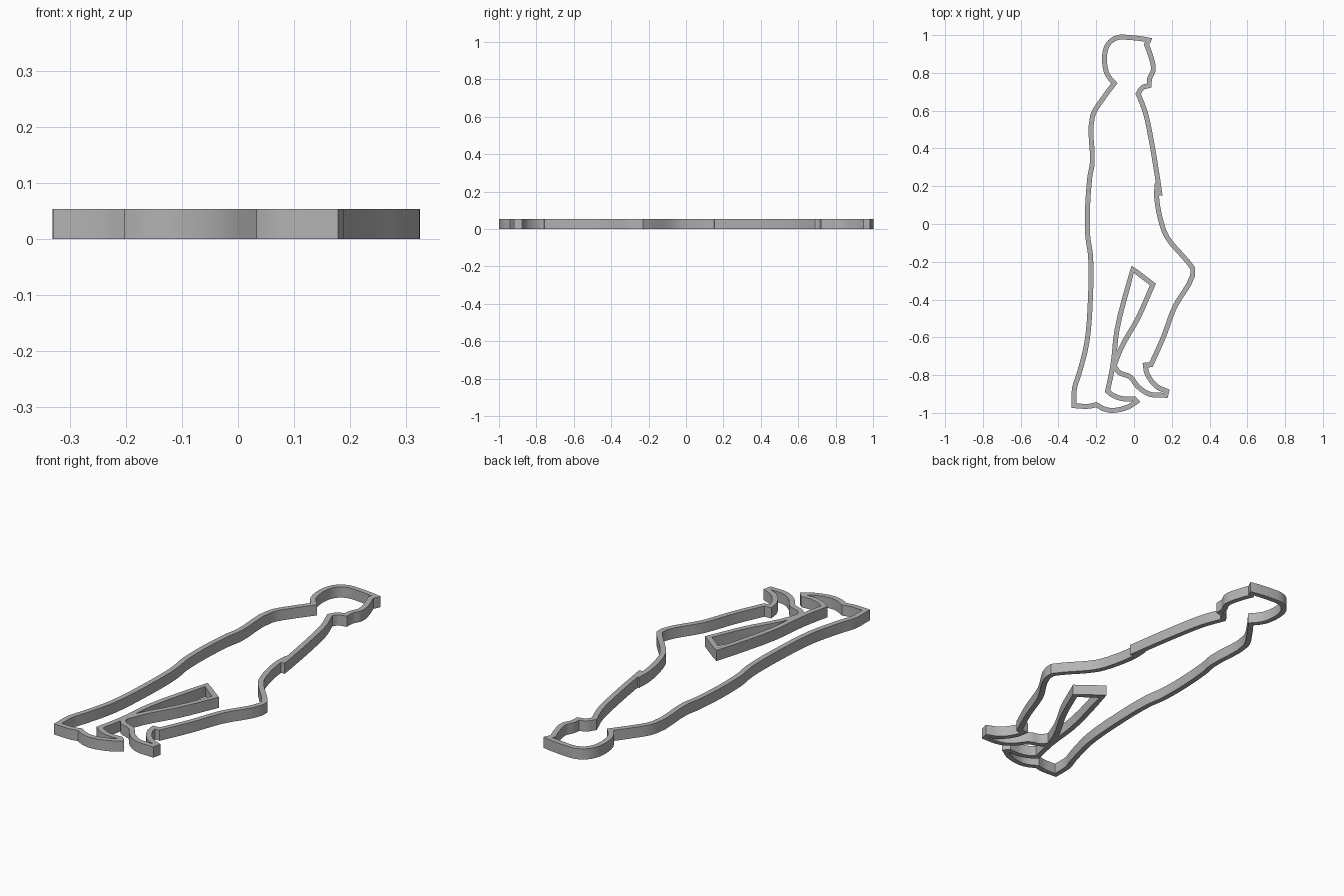
import bpy
import bmesh
from math import radians
from mathutils import Vector
from mathutils.geometry import interpolate_bezier

cube = bpy.data.objects.get("Cube")
if cube:
    bpy.data.objects.remove(cube)

HEIGHT = 0.053
HALF_WIDTH = 0.013
CORNER = radians(38)

# Centre line of the wall, part by part, running round the figure
front_thigh = [(.122, .215), (.12, .14), (.147, 0), (.175, -.07), (.285, -.2),
               (.311, -.235), (.309, -.275)]
front_shin = [(.215, -.44), (.155, -.6), (.09, -.745), (.06, -.747)]
front_foot = [(.068, -.79), (.12, -.86), (.173, -.885), (.168, -.907),
              (.08, -.9), (.02, -.86), (-.02, -.81), (-.08, -.785), (-.105, -.75)]
between_legs = [(-.065, -.65), (.02, -.5), (.1, -.32), (-.007, -.238),
                (-.09, -.56), (-.112, -.75), (-.14, -.885)]
rear_foot = [(-.115, -.905), (-.06, -.925), (0, -.925), (.015, -.94), (-.035, -.97),
             (-.115, -.987), (-.155, -.98), (-.2, -.957), (-.24, -.965), (-.317, -.962)]
rear_leg = [(-.315, -.87), (-.29, -.79), (-.25, -.63), (-.231, -.4), (-.23, -.17), (-.245, -.06)]
back = [(-.235, .24), (-.221, .32), (-.22, .57), (-.16, .67), (-.104, .745)]
head = [(-.13, .775), (-.148, .81), (-.155, .9), (-.135, .955), (-.09, .986), (-.02, .987),
        (.08, .975)]
face = [(.066, .95), (.085, .9), (.102, .815), (.083, .77), (.08, .733), (.045, .722), (.022, .69)]
chest_and_arm = [(.06, .59), (.092, .44), (.125, .24), (.138, .15)]


def smooth_path(points):
    """Curve through the points, keeping sharp corners."""
    p = [Vector((x, y, 0)) for x, y in points]
    d = [(b - a).normalized() for a, b in zip(p, p[1:])]

    def tangent(i, own):
        if 0 < i < len(d) and d[i - 1].angle(d[i]) < CORNER:
            return (d[i - 1] + d[i]).normalized()
        return own

    path = []
    for i, own in enumerate(d):
        a, b = p[i], p[i + 1]
        reach = (b - a).length / 3
        path += interpolate_bezier(a, a + tangent(i, own) * reach,
                                   b - tangent(i + 1, own) * reach, b, 5)[:-1]
    return path + [p[-1]]


def wall(name, points, material):
    """Thin upright band of constant width along a path, with mitred corners."""
    path = smooth_path(points)
    d = [(b - a).normalized() for a, b in zip(path, path[1:])]
    bm = bmesh.new()
    rings = []
    for i, p in enumerate(path):
        before, after = d[max(i - 1, 0)], d[min(i, len(d) - 1)]
        n0 = Vector((-before.y, before.x, 0))
        n1 = Vector((-after.y, after.x, 0))
        mitre = (n0 + n1).normalized()
        mitre *= HALF_WIDTH / max(mitre.dot(n0), 0.7)
        up = Vector((0, 0, HEIGHT))
        rings.append([bm.verts.new(v) for v in (p - mitre, p + mitre, p + mitre + up, p - mitre + up)])
    for a, b in zip(rings, rings[1:]):
        for k in range(4):
            j = (k + 1) % 4
            bm.faces.new((a[k], a[j], b[j], b[k]))
    bm.faces.new(rings[0])
    bm.faces.new(rings[-1])
    bmesh.ops.recalc_face_normals(bm, faces=bm.faces)
    mesh = bpy.data.meshes.new(name)
    bm.to_mesh(mesh)
    bm.free()
    mesh.materials.append(material)
    obj = bpy.data.objects.new(name, mesh)
    bpy.context.collection.objects.link(obj)
    bpy.ops.object.select_all(action='DESELECT')
    obj.select_set(True)
    bpy.context.view_layer.objects.active = obj
    bpy.ops.object.shade_smooth_by_angle(angle=radians(30))


grey = bpy.data.materials.new("plain grey")
grey.use_nodes = True
colour = (0.45, 0.45, 0.45, 1)
grey.diffuse_color = colour
grey.node_tree.nodes["Principled BSDF"].inputs["Base Color"].default_value = colour

# One continuous wall from the hand, round the legs, back and head, to the arm
wall("walking_figure_outline",
     front_thigh + front_shin + front_foot + between_legs + rear_foot
     + rear_leg + back + head + face + chest_and_arm, grey)
